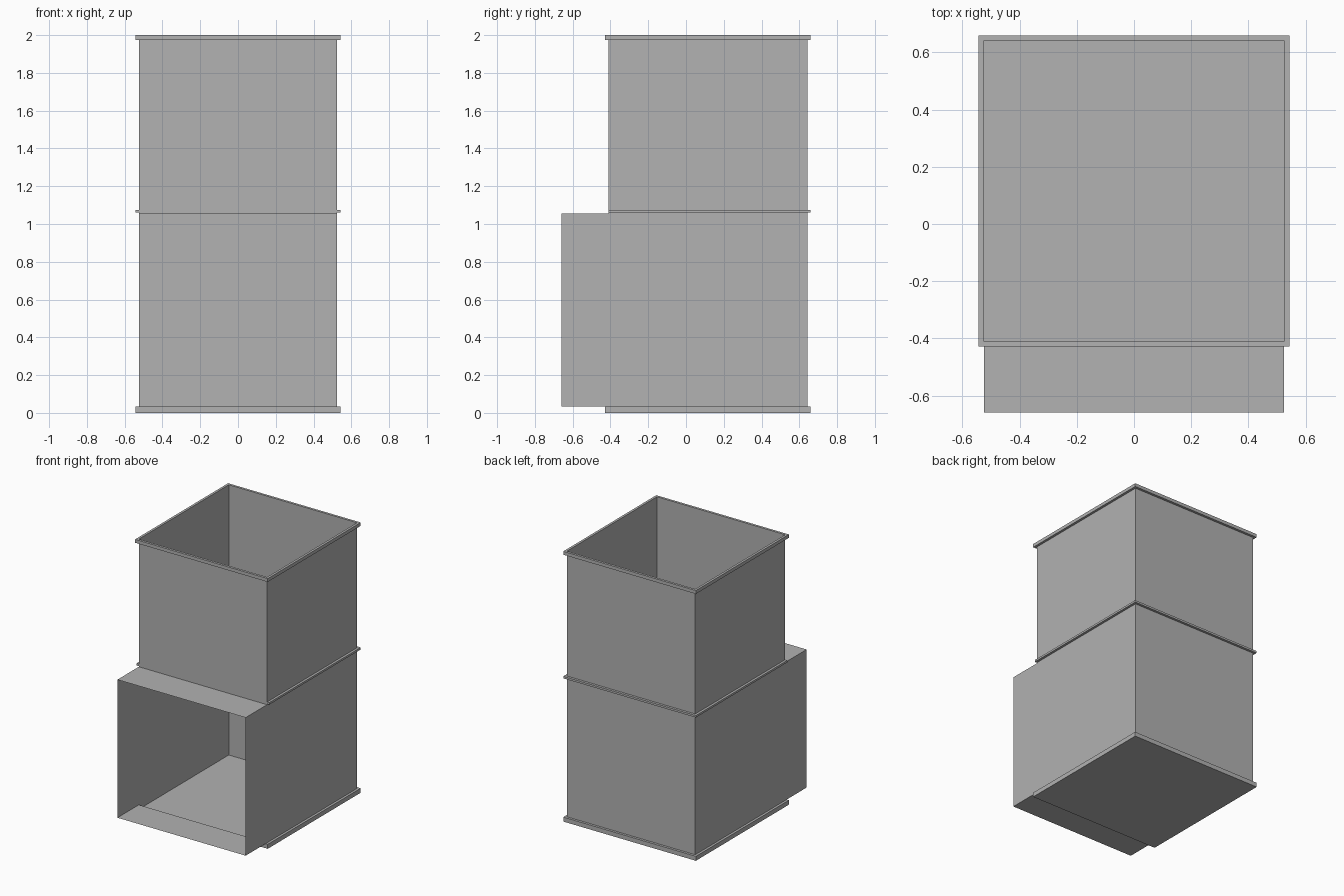
import bpy
import bmesh

if "Cube" in bpy.data.objects:
    bpy.data.objects.remove(bpy.data.objects["Cube"], do_unlink=True)

# Main dimensions
W, WO = 0.525, 0.543              # half widths of the duct and its flanges
FRONT, BACK = -0.41, 0.642        # duct wall positions
LIP = WO - W                      # flange overhang
MOUTH = -0.66                     # front edge of the open mouth
FLOOR, ROOF = 0.033, 1.055        # lower and upper sheet of the mouth

metal = bpy.data.materials.new("sheet metal grey")
metal.use_nodes = True
GREY = (0.445, 0.445, 0.445, 1)
metal.diffuse_color = GREY
metal.node_tree.nodes["Principled BSDF"].inputs["Base Color"].default_value = GREY


def make(name, quads):
    """Build one object from a list of four-cornered sheets."""
    bm = bmesh.new()
    for quad in quads:
        bm.faces.new([bm.verts.new(p) for p in quad])
    bmesh.ops.remove_doubles(bm, verts=bm.verts, dist=0.0001)
    mesh = bpy.data.meshes.new(name)
    bm.to_mesh(mesh)
    bm.free()
    mesh.materials.append(metal)
    obj = bpy.data.objects.new(name, mesh)
    bpy.context.collection.objects.link(obj)
    return obj


def wall(a, b, z0, z1):
    return [(*a, z0), (*b, z0), (*b, z1), (*a, z1)]


def level(a, b, c, d, z):
    return [(*p, z) for p in (a, b, c, d)]


def walls(path, z0, z1):
    return [wall(a, b, z0, z1) for a, b in zip(path, path[1:])]


def flange(outer, inner, z0, z1):
    """Outer rim plus the upper and lower faces reaching in to the wall."""
    quads = walls(outer, z0, z1)
    for a, b, c, d in zip(outer, outer[1:], inner[1:], inner):
        quads += [level(a, b, c, d, z1), level(d, c, b, a, z0)]
    return quads


# Paths run counter-clockwise, starting at the front right corner
def ring(w, front, back):
    return [(-w, front), (w, front), (w, back), (-w, back), (-w, front)]


duct = ring(W, FRONT, BACK)
rim = ring(WO, FRONT - LIP, BACK + LIP)

# Upper tube, open at the top
make("upper_duct", walls(duct, ROOF, 2.0))
make("top_flange", flange(rim, duct, 1.975, 2.0))

# Lower section, open at the front and into the tube above
mouth = ring(W, MOUTH, BACK)
make("lower_duct", walls(mouth[1:], FLOOR, ROOF))
ledge = [(-W, MOUTH), (W, MOUTH), (W, FRONT), (-W, FRONT)]
make("mouth_roof", [level(*ledge, ROOF)])
make("mouth_floor", [level(*reversed(ledge), FLOOR)])

# Joint flange runs round the sides and back only
joint_rim = ring(WO, FRONT, BACK + LIP)[1:]
joint = flange(joint_rim, duct[1:], 1.06, 1.075)
for s in (-1, 1):
    joint.append(wall((s * W, FRONT), (s * WO, FRONT), 1.06, 1.075)[::s])
make("joint_flange", joint)

# Shallow closed pan at the bottom
make("base_flange", flange(rim, duct, 0, FLOOR) + walls(duct, 0, FLOOR))
make("base_plate", [level(*duct[3::-1], 0)])
